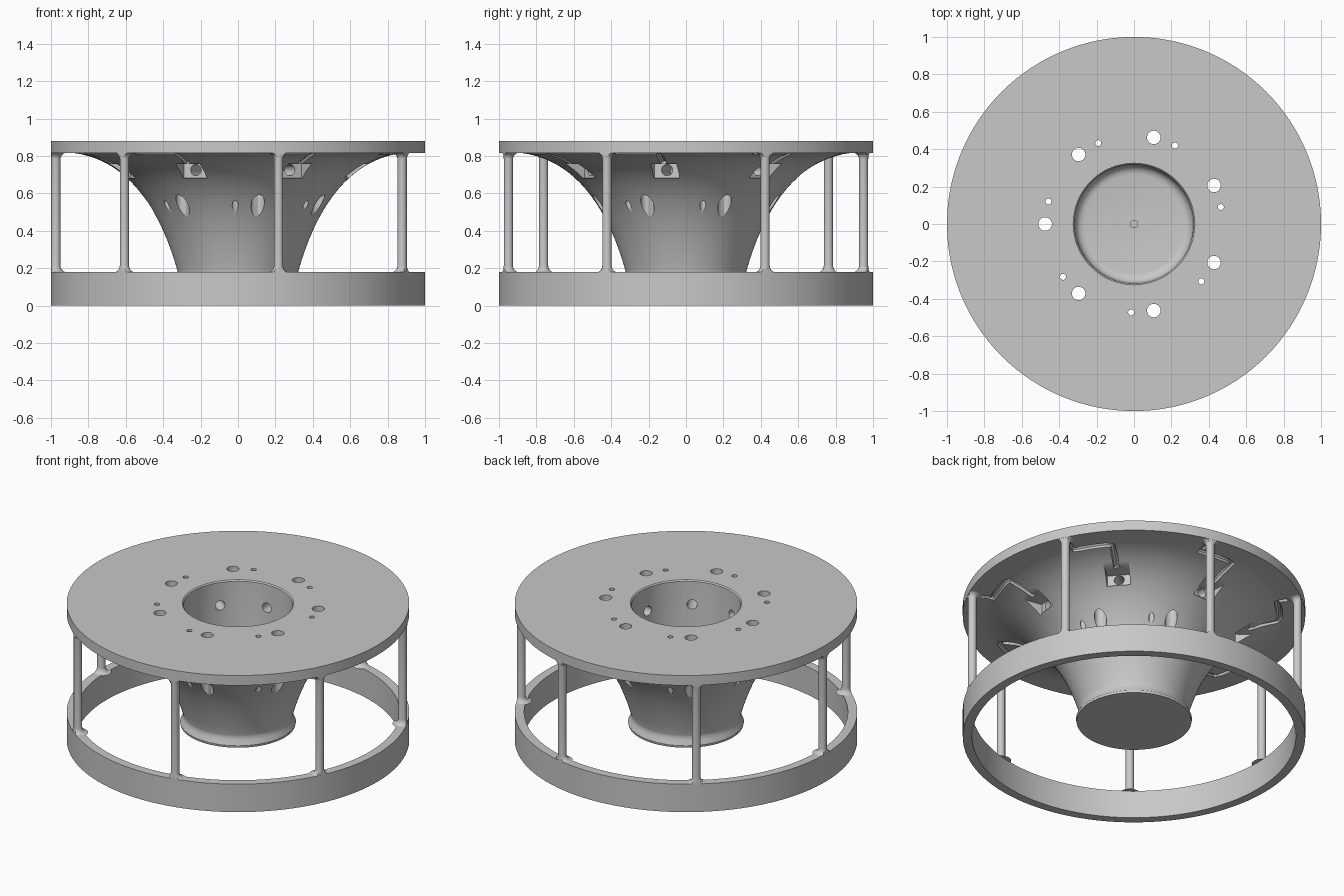
import bpy, bmesh, math
from mathutils import Vector, Matrix
from mathutils.geometry import interpolate_bezier

if "Cube" in bpy.data.objects:
    bpy.data.objects.remove(bpy.data.objects["Cube"])

COUNT = 7
STEP = math.tau / COUNT
POST_ANGLE = math.pi                  # posts and large holes
SMALL_ANGLE = math.radians(11)        # small holes
PORT_ANGLE = math.radians(-10)        # pockets and side ports

grey = bpy.data.materials.new("plain grey")
grey.use_nodes = True
grey.diffuse_color = (0.58, 0.58, 0.58, 1)
grey.node_tree.nodes["Principled BSDF"].inputs["Base Color"].default_value = grey.diffuse_color


def polar(r, angle, z):
    return Vector((r * math.cos(angle), r * math.sin(angle), z))


def to_object(name, bm):
    bmesh.ops.recalc_face_normals(bm, faces=bm.faces)
    mesh = bpy.data.meshes.new(name)
    bm.to_mesh(mesh)
    bm.free()
    mesh.materials.append(grey)
    obj = bpy.data.objects.new(name, mesh)
    bpy.context.collection.objects.link(obj)
    return obj


def activate(obj):
    bpy.ops.object.select_all(action="DESELECT")
    obj.select_set(True)
    bpy.context.view_layer.objects.active = obj


def smooth(obj):
    activate(obj)
    bpy.ops.object.shade_smooth_by_angle(angle=math.radians(32))


def lathe(name, profile, closed, segments=128):
    bm = bmesh.new()
    verts = [bm.verts.new((r, 0, z)) for r, z in profile]
    pairs = list(zip(verts, verts[1:]))
    if closed:
        pairs.append((verts[-1], verts[0]))
    edges = [bm.edges.new(p) for p in pairs]
    bmesh.ops.spin(bm, geom=verts + edges, cent=(0, 0, 0), axis=(0, 0, 1),
                   angle=math.tau, steps=segments, use_duplicate=False)
    bmesh.ops.remove_doubles(bm, verts=bm.verts, dist=1e-5)
    return to_object(name, bm)


def cylinder(bm, radius, depth, matrix, sides=32):
    bmesh.ops.create_cone(bm, cap_ends=True, segments=sides, radius1=radius,
                          radius2=radius, depth=depth, matrix=matrix)


def cut(target, cutter):
    cutter.hide_render = True
    mod = target.modifiers.new("cut", "BOOLEAN")
    mod.operation, mod.solver, mod.object = "DIFFERENCE", "EXACT", cutter
    activate(target)
    bpy.ops.object.modifier_apply(modifier=mod.name)
    bpy.data.objects.remove(cutter)


# Flared hub and top plate, turned as one solid with a blind bore
flare = interpolate_bezier(Vector((0.322, 0.18)), Vector((0.41, 0.5)),
                           Vector((0.58, 0.78)), Vector((0.88, 0.816)), 22)
profile = [(0, 0.105), (0.335, 0.105), (0.338, 0.12), (0.327, 0.145), (0.32, 0.165)]
profile += [tuple(p[:2]) for p in flare]
profile += [(1, 0.816), (1, 0.88), (0.325, 0.88), (0.318, 0.873), (0.315, 0.36)]
profile += [(0.265 + 0.05 * math.cos(a), 0.35 - 0.05 * math.sin(a))
            for a in (math.pi / 8 * i for i in range(1, 5))]
profile += [(0.02, 0.3), (0.02, 0.25), (0, 0.25)]
hub = lathe("hub_and_top_plate", profile, False)

# Vertical through holes
bm = bmesh.new()
for i in range(COUNT):
    for r, dist, start in ((0.036, 0.475, POST_ANGLE), (0.016, 0.473, SMALL_ANGLE)):
        cylinder(bm, r, 1, Matrix.Translation(polar(dist, start + i * STEP, 0.7)))
cut(hub, to_object("vertical_hole_cutter", bm))

# Pockets in the flare
bm = bmesh.new()
for i in range(COUNT):
    angle = PORT_ANGLE + i * STEP
    bmesh.ops.create_cube(bm, size=1, matrix=Matrix.Translation(polar(0.68, angle, 0.72))
                          @ Matrix.Rotation(angle, 4, "Z")
                          @ Matrix.Diagonal((0.2, 0.14, 0.075, 1)))
cut(hub, to_object("pocket_cutter", bm))

# Side ports from the pockets into the bore
bm = bmesh.new()
for i in range(COUNT):
    angle = PORT_ANGLE + i * STEP
    cylinder(bm, 0.03, 0.4, Matrix.Translation(polar(0.45, angle, 0.725))
             @ Matrix.Rotation(angle, 4, "Z") @ Matrix.Rotation(math.pi / 2, 4, "Y"))
cut(hub, to_object("port_cutter", bm))

# Cable grooves from each pocket to the neighbouring post
curve = bpy.data.curves.new("groove_cutter", "CURVE")
curve.dimensions = "3D"
curve.bevel_depth = 0.019
curve.bevel_resolution = 2
curve.use_fill_caps = True
offset = POST_ANGLE - PORT_ANGLE - round((POST_ANGLE - PORT_ANGLE) / STEP) * STEP
for i in range(COUNT):
    angle = PORT_ANGLE + i * STEP
    path = [polar(0.67, angle, 0.755), polar(0.75, angle, 0.786), polar(0.84, angle, 0.81)]
    path += [polar(0.85, angle + offset * t / 6, 0.812) for t in range(1, 7)]
    path.append(polar(0.94, angle + offset, 0.816))
    spline = curve.splines.new("POLY")
    spline.points.add(len(path) - 1)
    for point, co in zip(spline.points, path):
        point.co = (*co, 1)
groove = bpy.data.objects.new("groove_cutter", curve)
bpy.context.collection.objects.link(groove)
activate(groove)
bpy.ops.object.convert(target="MESH")
cut(hub, bpy.context.object)
smooth(hub)

# Base ring
smooth(lathe("base_ring", [(0.945, 0), (1, 0), (1, 0.18), (0.945, 0.18)], True))

# Posts with filleted ends, trimmed flush with the outer rim
FILLET, RADIUS, SIDES = 0.035, 0.025, 16
low, high = 0.178, 0.818
steps = [math.pi / 2 * i / 5 for i in range(6)]
ends = [(FILLET * (1 - math.sin(a)), FILLET * (1 - math.cos(a))) for a in steps]
sections = [(RADIUS + w, low + h) for w, h in ends]
sections += [(RADIUS + w, high - h) for w, h in reversed(ends)]
for i in range(COUNT):
    angle = POST_ANGLE + i * STEP
    bm = bmesh.new()
    rings = []
    for r, z in sections:
        ring = []
        for k in range(SIDES):
            co = polar(0.974, angle, z) + polar(r, angle + math.tau * k / SIDES, 0)
            flat = co.xy.length
            if flat > 0.999:
                co.xy = co.xy * (0.999 / flat)
            ring.append(bm.verts.new(co))
        rings.append(ring)
    for a, b in zip(rings, rings[1:]):
        for k in range(SIDES):
            n = (k + 1) % SIDES
            bm.faces.new((a[k], a[n], b[n], b[k]))
    bm.faces.new(rings[0])
    bm.faces.new(rings[-1])
    smooth(to_object(f"post_{i + 1}", bm))
